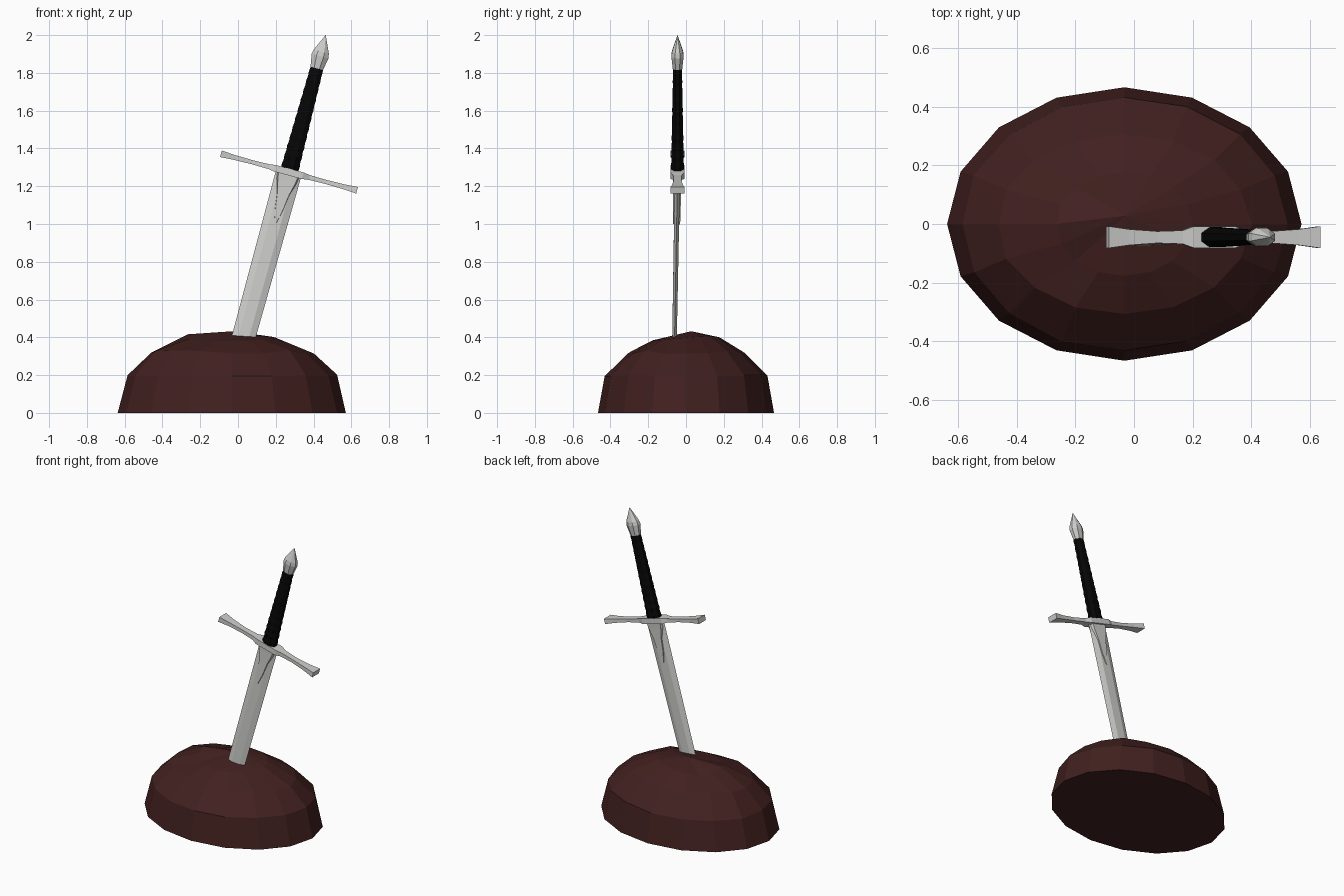
import bpy, bmesh, math, random
from mathutils import Vector, Matrix

if "Cube" in bpy.data.objects:
    bpy.data.objects.remove(bpy.data.objects["Cube"])

random.seed(4)


def material(name, rgb):
    m = bpy.data.materials.new(name)
    m.diffuse_color = (*rgb, 1)
    m.use_nodes = True
    m.node_tree.nodes["Principled BSDF"].inputs["Base Color"].default_value = m.diffuse_color
    return m


STONE = material("dark red stone", (0.052, 0.0145, 0.0135))
STEEL = material("steel", (0.62, 0.62, 0.61))
LEATHER = material("black leather", (0.002, 0.002, 0.002))


def loft(name, rings, mat, matrix=Matrix()):
    """Skin a list of equal-length rings and cap both ends."""
    bm = bmesh.new()
    loops = [[bm.verts.new(p) for p in ring] for ring in rings]
    n = len(loops[0])
    for a, b in zip(loops, loops[1:]):
        for i in range(n):
            j = (i + 1) % n
            bm.faces.new((a[i], a[j], b[j], b[i]))
    bm.faces.new(loops[0][::-1])
    bm.faces.new(loops[-1])
    bmesh.ops.remove_doubles(bm, verts=bm.verts, dist=1e-5)
    bmesh.ops.recalc_face_normals(bm, faces=bm.faces)
    mesh = bpy.data.meshes.new(name)
    bm.to_mesh(mesh)
    bm.free()
    mesh.materials.append(mat)
    ob = bpy.data.objects.new(name, mesh)
    ob.matrix_world = matrix
    bpy.context.collection.objects.link(ob)
    return ob


def oval(rx, ry, z, n=8, tilt=0.0):
    pts = []
    for i in range(n):
        a = 2 * math.pi * (i + 0.5) / n
        pts.append((rx * math.cos(a), ry * math.sin(a), z + tilt * math.cos(a)))
    return pts


# Boulder: half of a 16-sided ellipsoid, its top chipped lower at the front and left corners
chips = (0, .005, .008, .005, .002, -.010, -.022, -.004, .018,
         0, -.022, -.018, -.014, -.014, -.012, -.005)
rings = []
for kx, ky, z, jitter in ((1, 1, 0, 0), (0.918, 0.925, 0.198, 0.006),
                          (0.715, 0.66, 0.322, 0.010), (0.385, 0.38, 0.398, 0)):
    ring = []
    for i in range(16):
        a = 2 * math.pi * i / 16
        c, s = math.cos(a), math.sin(a)
        k = 1 + random.uniform(-jitter, jitter)
        dz = random.uniform(-jitter, jitter) + (chips[i] if z > 0.35 else 0)
        ring.append((-0.033 + 0.604 * kx * k * c, 0.466 * ky * k * s, z + dz))
    rings.append(ring)
rings.append([(-0.03 + 0.001 * math.cos(i * math.pi / 8),
               0.028 + 0.001 * math.sin(i * math.pi / 8), 0.432) for i in range(16)])
loft("boulder", rings, STONE)

# Sword frame: origin at the guard centre, local z runs up the grip
SWORD = Matrix.Translation((0.27, -0.045, 1.275)) @ Matrix.Rotation(math.radians(15), 4, 'Y')
LEAN = SWORD @ Matrix.Rotation(math.radians(-1), 4, 'X')


def blade_ring(w, f, t, z, x=0.0):
    return [(x - w, 0, z), (x - f, -t, z), (x + f, -t, z),
            (x + w, 0, z), (x + f, t, z), (x - f, t, z)]


# Blade: flat-centred hexagonal section, slightly tapered, sunk in the boulder
loft("blade", [blade_ring(0.062, 0.028, 0.012, -0.93, -0.006),
               blade_ring(0.069, 0.032, 0.014, 0.0)], STEEL, LEAN)

# Pointed plate covering the top of the blade on both faces
loft("blade_collar", [blade_ring(0.004, 0.003, 0.019, -0.285),
                      blade_ring(0.022, 0.019, 0.020, -0.215),
                      blade_ring(0.036, 0.031, 0.021, -0.12),
                      blade_ring(0.056, 0.048, 0.022, -0.05),
                      blade_ring(0.062, 0.054, 0.024, 0.0)], STEEL, LEAN)

# Crossguard: flared ends, thin necks, wider centre block
half = ((0.373, 0.037, 0.018), (0.30, 0.027, 0.013), (0.20, 0.020, 0.011),
        (0.11, 0.023, 0.013), (0.075, 0.036, 0.018))
stations = [(-u, y, z) for u, y, z in half] + [(u, y, z) for u, y, z in reversed(half)]
loft("crossguard", [[(u, -y, -z), (u, y, -z), (u, y, z), (u, -y, z)]
                    for u, y, z in stations], STEEL, SWORD)

# Grip: tapered oval with slanted wrapping ridges
rings = []
steps = 22
for i in range(steps + 1):
    t = i / steps
    k = 1.04 if i % 2 else 0.97
    rings.append(oval(k * (0.051 - 0.014 * t), k * (0.036 - 0.011 * t), 0.01 + 0.563 * t, 8,
                      0.005 if 0 < i < steps else 0))
loft("grip", rings, LEATHER, SWORD)

# Pommel: faceted spearhead
loft("pommel", [oval(0.037, 0.027, 0.568), oval(0.050, 0.035, 0.636),
                oval(0.045, 0.032, 0.660), oval(0.0005, 0.0005, 0.751)], STEEL, SWORD)
